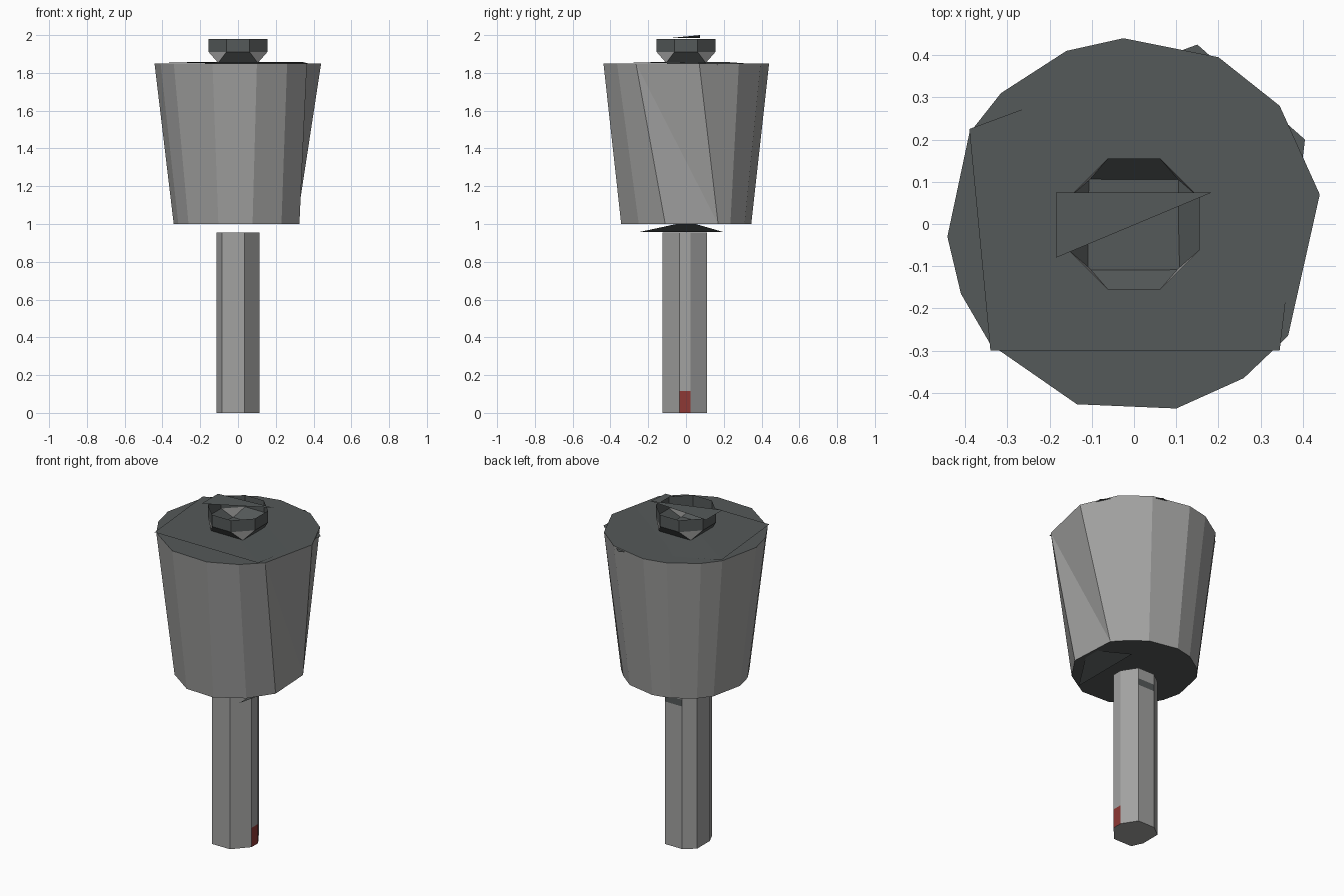
import bpy, bmesh

if "Cube" in bpy.data.objects:
    bpy.data.objects.remove(bpy.data.objects["Cube"])


def material(name, rgb):
    m = bpy.data.materials.new(name)
    m.diffuse_color = (*rgb, 1.0)
    m.use_nodes = True
    m.node_tree.nodes["Principled BSDF"].inputs["Base Color"].default_value = m.diffuse_color
    return m


STEEL = material("steel_grey", (0.36, 0.36, 0.355))
DARK = material("dark_slate", (0.09, 0.10, 0.10))
RED = material("dull_red", (0.27, 0.04, 0.035))


def make(name, verts, faces, mats, rule=None, closed=True):
    """Mesh object; rule(face) gives the material index of a face."""
    mesh = bpy.data.meshes.new(name)
    mesh.from_pydata(verts, [], faces)
    for m in mats:
        mesh.materials.append(m)
    bm = bmesh.new()
    bm.from_mesh(mesh)
    if closed:
        bmesh.ops.recalc_face_normals(bm, faces=bm.faces)
    bm.normal_update()
    if rule:
        for f in bm.faces:
            f.material_index = rule(f)
    bm.to_mesh(mesh)
    bm.free()
    obj = bpy.data.objects.new(name, mesh)
    bpy.context.collection.objects.link(obj)
    return obj


def rings(loops):
    """Vertices and side quads joining stacked loops [(points, z), ...]."""
    n = len(loops[0][0])
    verts = [(x, y, z) for pts, z in loops for x, y in pts]
    faces = [(k * n + i, k * n + (i + 1) % n, (k + 1) * n + (i + 1) % n, (k + 1) * n + i)
             for k in range(len(loops) - 1) for i in range(n)]
    return verts, faces, n


# tapered head, with a twisted panel on its right side
top = [(-0.135, -0.427), (0.10, -0.437), (0.26, -0.365), (0.365, -0.265),
       (0.44, 0.07), (0.345, 0.28), (0.20, 0.395), (-0.025, 0.44), (-0.16, 0.41),
       (-0.315, 0.31), (-0.39, 0.215), (-0.442, -0.03), (-0.41, -0.165), (-0.34, -0.285)]
bottom = [(x * 0.77, y * 0.785) for x, y in top]
bottom[2:6] = [(0.23, -0.25), (0.325, -0.11), (0.31, 0.17), (0.25, 0.235)]
v, f, n = rings([(bottom, 1.0), (top, 1.85)])
f.remove((3, 4, n + 4, n + 3))
f += [(3, 4, n + 3), (4, n + 4, n + 3)]
f += [tuple(range(n)), tuple(range(n, 2 * n))]
make("head", v, f, [STEEL, DARK], lambda p: int(abs(p.normal.z) > 0.9))

# slightly tilted plate lying on the head
plate = [(-0.39, 0.225, 1.857), (-0.34, -0.30, 1.857), (0.345, -0.30, 1.857),
         (0.405, 0.20, 1.842), (0.15, 0.425, 1.842)]
make("top_plate", plate, [(0, 1, 2), (0, 2, 3), (0, 3, 4)], [DARK], closed=False)

# open eight-sided collar standing on a square foot
a, b = 0.155, 0.062
octagon = [(-b, -a), (b, -a), (a, -b), (a, b), (b, a), (-b, a), (-a, b), (-a, -b)]
v, f, n = rings([(octagon, 1.91), (octagon, 1.98)])
s = 0.105
v += [(-s, -s, 1.853), (s, -s, 1.853), (s, s, 1.853), (-s, s, 1.853)]
for k in range(4):
    lo, hi = 16 + k, 16 + (k + 1) % 4
    f.append((2 * k, lo, hi, 2 * k + 1))
    f.append((2 * k + 1, hi, (2 * k + 2) % 8))
make("collar", v, f, [DARK, STEEL], lambda p: int(len(p.verts) == 3))

# loose flap over the collar
make("collar_flap", [(-0.185, 0.075, 1.985), (-0.185, -0.08, 1.985), (0.185, 0.075, 2.0)],
     [(0, 1, 2)], [DARK], closed=False)

# flap under the head
make("under_flap", [(0.18, -0.25, 0.957), (0.18, 0.20, 0.957), (0.30, 0.05, 1.0), (0.30, -0.05, 1.0)],
     [(0, 1, 2, 3)], [DARK], closed=False)

# eight-sided handle, with a red mark at its foot and a dark mark near its top
section = [(-0.085, -0.125), (0.035, -0.125), (0.115, -0.035), (0.115, 0.025),
           (0.06, 0.11), (-0.05, 0.11), (-0.115, 0.06), (-0.115, -0.06)]
v, f, n = rings([(section, z) for z in (0.0, 0.115, 0.85, 0.89, 0.955)])
f += [tuple(range(n)), tuple(range(4 * n, 5 * n))]


def handle_rule(p):
    z = p.calc_center_median().z
    if p.normal.x > 0.95 and z < 0.115:
        return 2
    return int(p.normal.y > 0.95 and 0.85 < z < 0.89)


make("handle", v, f, [STEEL, DARK, RED], handle_rule)
